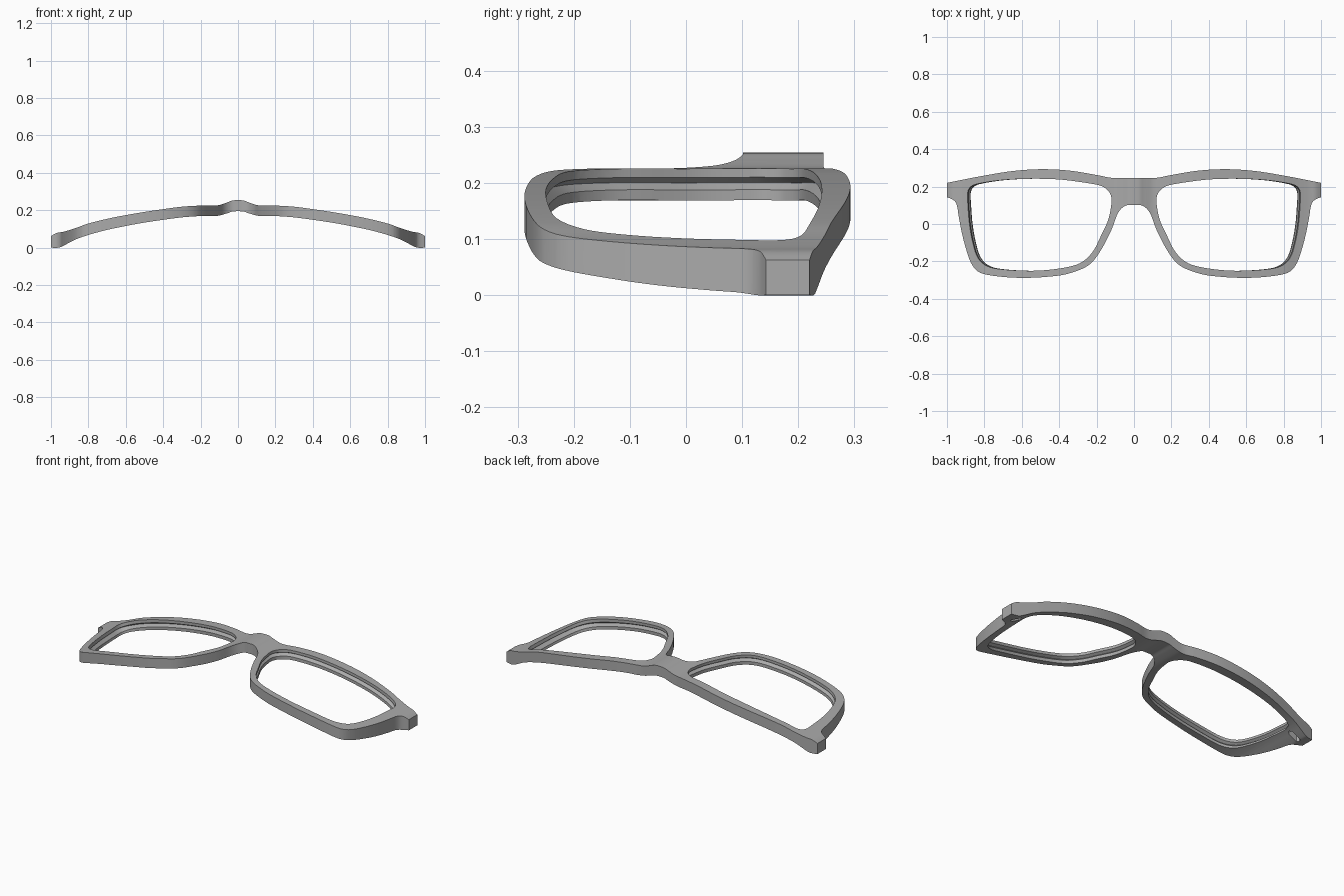
import bpy
import bmesh
from math import radians
from mathutils import Vector

if "Cube" in bpy.data.objects:
    bpy.data.objects.remove(bpy.data.objects["Cube"])

grey = bpy.data.materials.new("frame grey")
grey.use_nodes = True
grey.diffuse_color = (0.4, 0.4, 0.4, 1)
grey.node_tree.nodes["Principled BSDF"].inputs["Base Color"].default_value = (0.4, 0.4, 0.4, 1)


def spline(points, steps=5, closed=False):
    """Smooth curve through 2D points."""
    n = len(points)
    pts = [Vector(p) for p in points]
    out = []
    for i in range(n if closed else n - 1):
        pick = (lambda k: pts[k % n]) if closed else (lambda k: pts[min(max(k, 0), n - 1)])
        a, b, c, d = (pick(i + k) for k in (-1, 0, 1, 2))
        for s in range(steps):
            t = s / steps
            out.append(b + 0.5 * t * (c - a + t * (2 * a - 5 * b + 4 * c - d + t * (3 * (b - c) + d - a))))
    return out if closed else out + [pts[-1]]


def loft(name, rings):
    """Closed solid through rings of equal length."""
    bm = bmesh.new()
    rows = [[bm.verts.new(p) for p in ring] for ring in rings]
    n = len(rows[0])
    for low, high in zip(rows, rows[1:]):
        for i in range(n):
            j = (i + 1) % n
            bm.faces.new((low[i], low[j], high[j], high[i]))
    bm.faces.new(rows[0][::-1])
    bm.faces.new(rows[-1])
    bmesh.ops.recalc_face_normals(bm, faces=bm.faces)
    mesh = bpy.data.meshes.new(name)
    bm.to_mesh(mesh)
    bm.free()
    obj = bpy.data.objects.new(name, mesh)
    bpy.context.collection.objects.link(obj)
    mesh.materials.append(grey)
    return obj


def combine(target, cutter, operation):
    """Apply a boolean and discard the cutter."""
    cutter.hide_render = True
    mod = target.modifiers.new("cut", "BOOLEAN")
    mod.operation, mod.solver, mod.object = operation, "EXACT", cutter
    bpy.context.view_layer.objects.active = target
    bpy.ops.object.modifier_apply(modifier=mod.name)
    bpy.data.objects.remove(cutter)


def mirrored(half):
    """Add the -x half to a run that starts and ends on x = 0."""
    return half + [Vector((-p.x, p.y)) for p in reversed(half) if p.x > 0.001]


# Curved sheet: upper and lower surface heights along x
upper = spline([(0, .254), (.03, .252), (.06, .241), (.1, .228), (.14, .225), (.2, .225), (.3, .219),
                (.4, .206), (.5, .191), (.6, .174), (.7, .154), (.8, .129), (.87, .104), (.93, .086),
                (.97, .078), (1, .062)])
lower = spline([(0, .195), (.03, .193), (.06, .183), (.1, .172), (.14, .168), (.2, .169), (.3, .162),
                (.4, .149), (.5, .134), (.6, .116), (.7, .095), (.8, .068), (.87, .043), (.93, .012),
                (.96, 0), (1, 0)])


def height(curve, x):
    x = abs(x)
    for a, b in zip(curve, curve[1:]):
        if x <= b.x:
            return a.y + (b.y - a.y) * (x - a.x) / (b.x - a.x)
    return curve[-1].y


edge = Vector((1.02, 0))
top_run = upper + [Vector((edge.x, upper[-1].y))]
low_run = lower + [Vector((edge.x, 0))]
section = mirrored(top_run + low_run[::-1])
sheet = loft("sheet", [[(p.x, y, p.y) for p in section] for y in (-.5, .5)])

# Outer outline: brow, end lug, rim and nose arch
brow = spline([(0, .245), (.08, .245), (.13, .248), (.2, .262), (.35, .286), (.5, .293), (.65, .283),
               (.8, .259), (.9, .24), (1, .22)])
rim = spline([(1, .143), (.965, .128), (.947, .1), (.937, .04), (.922, -.04), (.902, -.12), (.875, -.2),
              (.845, -.245), (.8, -.268), (.7, -.283), (.58, -.288), (.45, -.281), (.35, -.265),
              (.245, -.222), (.18, -.145), (.12, -.03), (.085, .06), (.045, .098), (0, .102)])
outline = mirrored(brow + rim)
frame = loft("glasses_frame", [[(p.x, p.y, z) for p in outline] for z in (-.2, .5)])
combine(frame, sheet, "INTERSECT")

# Lens openings with a V groove around the inside
lens = spline([(.12, .115), (.137, .025), (.18, -.07), (.222, -.15), (.29, -.21), (.4, -.238), (.54, -.25),
               (.7, -.243), (.785, -.225), (.835, -.18), (.862, -.1), (.88, 0), (.888, .1), (.89, .165),
               (.872, .2), (.82, .218), (.7, .235), (.55, .242), (.4, .238), (.27, .222), (.18, .205),
               (.14, .18), (.123, .15)], closed=True)


def lens_ring(side, level, spread):
    ring = []
    for i, p in enumerate(lens):
        along = (lens[(i + 1) % len(lens)] - lens[i - 1]).normalized()
        q = p + spread * Vector((along.y, -along.x))
        q.x += (level - 1) * .02 * max(0, (p.x - .2) / .7)
        low, high = height(lower, p.x), height(upper, p.x)
        ring.append((side * q.x, q.y, low + level * (high - low)))
    return ring


for side in (1, -1):
    levels = [(-2, 0), (.33, 0), (.56, .016), (.72, 0), (3, 0)]
    combine(frame, loft("lens_cutter", [lens_ring(side, *k) for k in levels]), "DIFFERENCE")
    # Hinge pocket underneath each end lug
    pocket = [(.9, .155), (.95, .155), (.96, .17), (.95, .185), (.9, .185), (.89, .17)]
    rings = [[(side * x, y, z) for x, y in pocket] for z in (-.1, .05)]
    combine(frame, loft("hinge_cutter", rings), "DIFFERENCE")

# Smooth curved walls with crisp edges
bpy.ops.object.select_all(action="DESELECT")
frame.select_set(True)
bpy.context.view_layer.objects.active = frame
bpy.ops.object.shade_smooth_by_angle(angle=radians(30))
